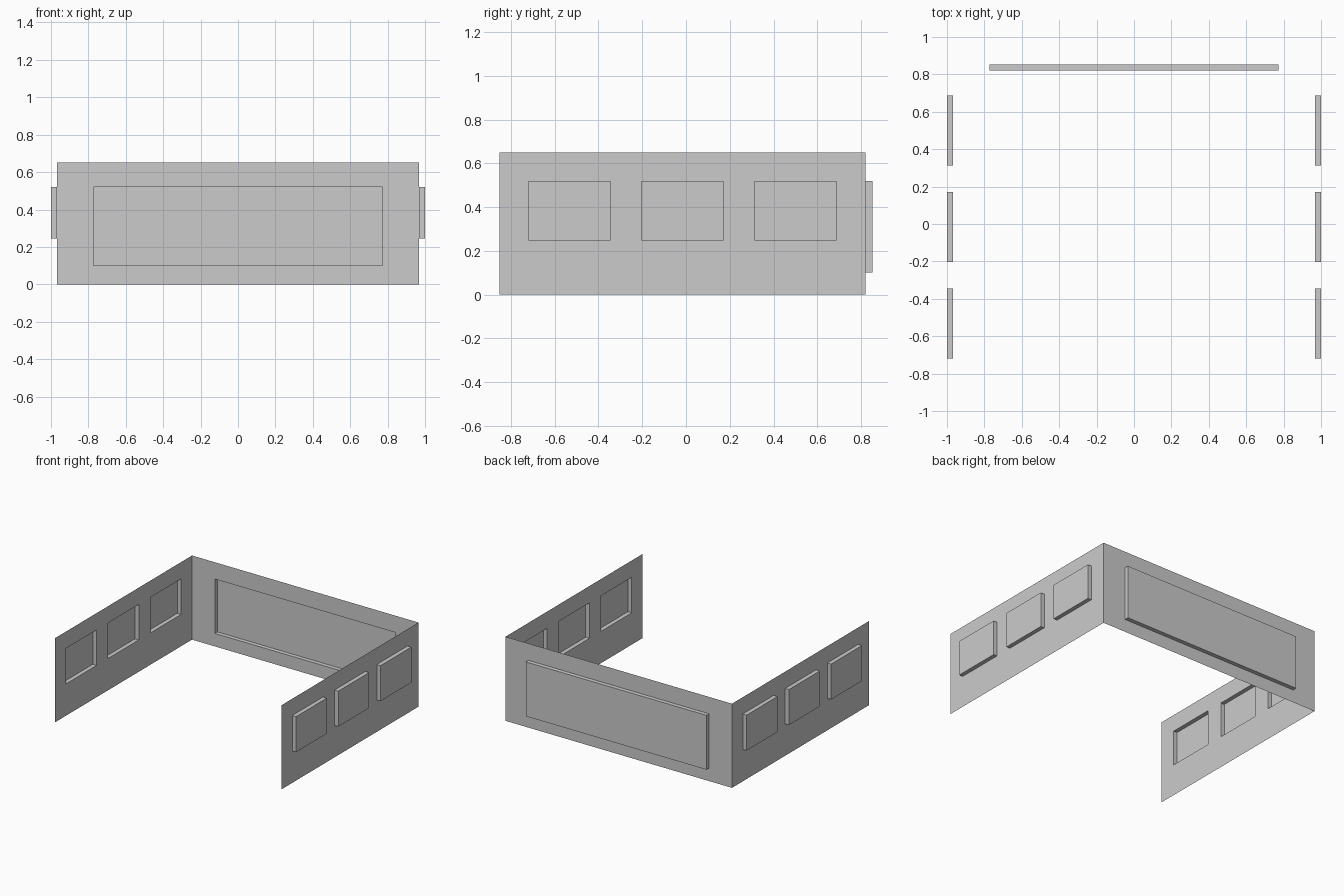
import bpy, bmesh
from mathutils import Vector

if "Cube" in bpy.data.objects:
    bpy.data.objects.remove(bpy.data.objects["Cube"])

WALL_X, BACK_Y, FRONT_Y = 0.968, 0.821, -0.853
HEIGHT, DEPTH = 0.65, 0.032


def panel_wall(name, origin, along, outward, us, zs):
    """Single-sheet wall gridded at us/zs; every odd cell is pushed outward as a panel."""
    origin, along, outward = Vector(origin), Vector(along), Vector(outward)
    bm = bmesh.new()
    rows = [[bm.verts.new(origin + along * u + Vector((0, 0, z))) for u in us] for z in zs]
    panels = []
    for j in range(len(zs) - 1):
        for i in range(len(us) - 1):
            f = bm.faces.new((rows[j][i], rows[j][i + 1], rows[j + 1][i + 1], rows[j + 1][i]))
            f.normal_update()
            if f.normal.dot(outward) < 0:
                f.normal_flip()
            if i % 2 and j % 2:
                panels.append(f)
    # push each window panel out, leaving a recess on the inside
    for f in panels:
        new = bmesh.ops.extrude_discrete_faces(bm, faces=[f])["faces"]
        bmesh.ops.translate(bm, verts=new[0].verts, vec=outward * DEPTH)
    # clear the grid lines on the flat sheet
    bmesh.ops.dissolve_limit(bm, angle_limit=0.01, verts=bm.verts, edges=bm.edges)
    bmesh.ops.triangulate(bm, faces=[f for f in bm.faces if len(f.verts) > 4])
    mesh = bpy.data.meshes.new(name)
    bm.to_mesh(mesh)
    bm.free()
    obj = bpy.data.objects.new(name, mesh)
    bpy.context.collection.objects.link(obj)
    return obj


# side walls: three evenly spaced square panels each
mid = (FRONT_Y + BACK_Y) / 2
side_us = [FRONT_Y]
for k in (-1, 0, 1):
    side_us += [mid + k * 0.516 - 0.188, mid + k * 0.516 + 0.188]
side_us.append(BACK_Y)
for name, s in (("left_wall", -1), ("right_wall", 1)):
    panel_wall(name, (s * WALL_X, 0, 0), (0, 1, 0), (s, 0, 0), side_us, [0, 0.246, 0.52, HEIGHT])

# back wall: one wide panel
panel_wall("back_wall", (0, BACK_Y, 0), (1, 0, 0), (0, 1, 0),
           [-WALL_X, -0.772, 0.772, WALL_X], [0, 0.10, 0.52, HEIGHT])
